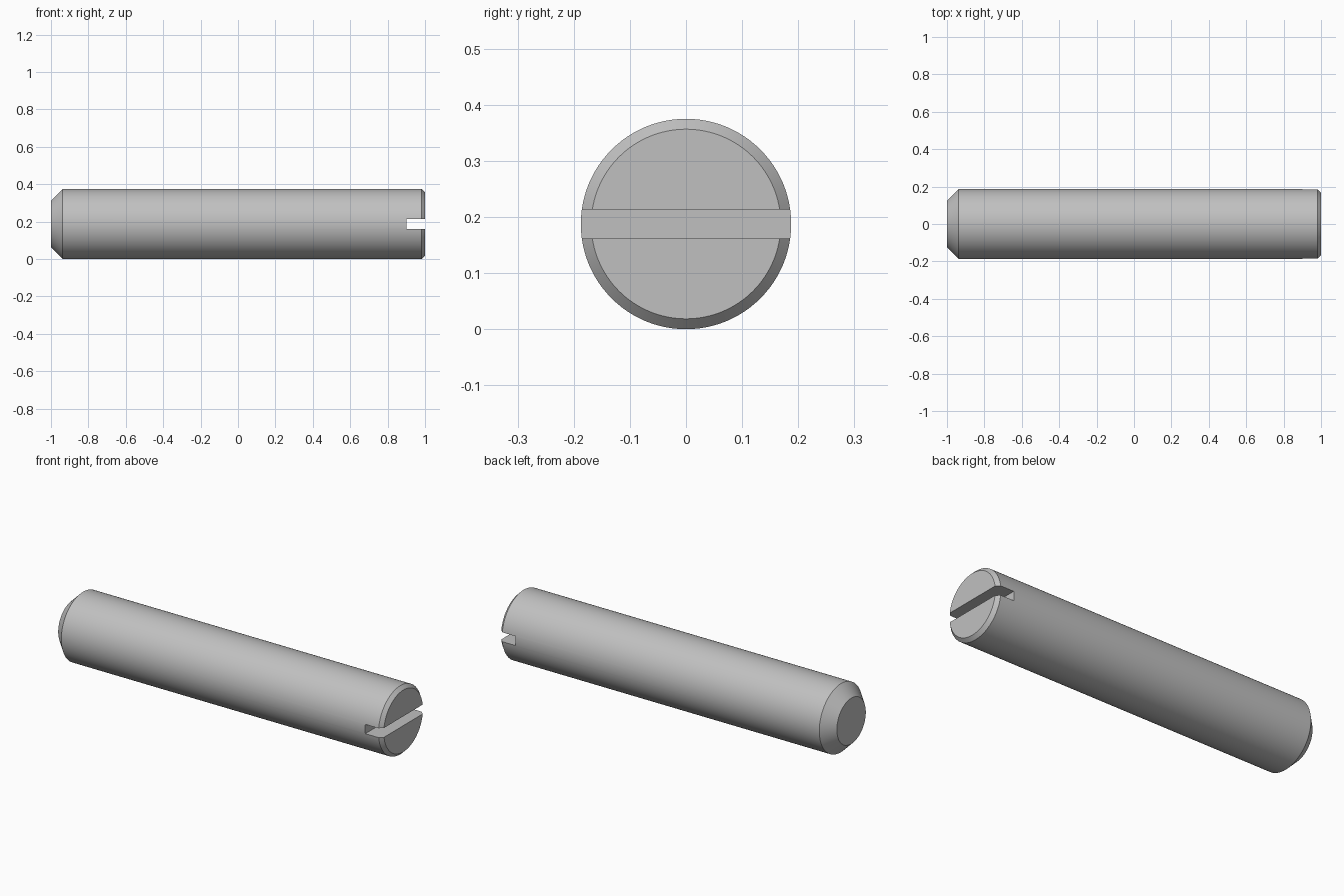
import bpy, bmesh
from math import cos, sin, tau

cube = bpy.data.objects.get("Cube")
if cube:
    bpy.data.objects.remove(cube, do_unlink=True)

RADIUS = 0.1875
SIDES = 96
SLOT_WIDTH, SLOT_DEPTH = 0.051, 0.1

steel = bpy.data.materials.new("plain grey steel")
steel.use_nodes = True
grey = (0.53, 0.53, 0.53, 1)
steel.diffuse_color = grey
steel.node_tree.nodes["Principled BSDF"].inputs["Base Color"].default_value = grey


def add_object(name, bm):
    bmesh.ops.recalc_face_normals(bm, faces=bm.faces)
    mesh = bpy.data.meshes.new(name)
    bm.to_mesh(mesh)
    bm.free()
    mesh.materials.append(steel)
    obj = bpy.data.objects.new(name, mesh)
    bpy.context.collection.objects.link(obj)
    return obj


# Pin body: (x, radius) profile turned about the long axis
profile = [(-1, 0.125), (-0.9375, RADIUS), (0.981, RADIUS), (1, 0.169)]
bm = bmesh.new()
rings = [[bm.verts.new((x, r * cos(tau * i / SIDES), RADIUS + r * sin(tau * i / SIDES)))
          for i in range(SIDES)] for x, r in profile]
for a, b in zip(rings, rings[1:]):
    for i in range(SIDES):
        j = (i + 1) % SIDES
        bm.faces.new((a[i], a[j], b[j], b[i]))
bm.faces.new(rings[0])
bm.faces.new(rings[-1])
pin = add_object("slotted_pin", bm)

# Screwdriver slot across the right end
bm = bmesh.new()
bmesh.ops.create_cube(bm, size=1)
for v in bm.verts:
    v.co.x = 1 - SLOT_DEPTH if v.co.x < 0 else 1.1
    v.co.z = RADIUS + v.co.z * SLOT_WIDTH
cutter = add_object("slot_cutter", bm)
cutter.hide_render = True

slot = pin.modifiers.new("slot", 'BOOLEAN')
slot.operation = 'DIFFERENCE'
slot.solver = 'EXACT'
slot.object = cutter
bpy.context.view_layer.objects.active = pin
pin.select_set(True)
bpy.ops.object.modifier_apply(modifier=slot.name)
bpy.data.objects.remove(cutter, do_unlink=True)

# Smooth barrel with crisp chamfer and slot edges
bpy.ops.object.shade_smooth_by_angle(angle=0.4)
